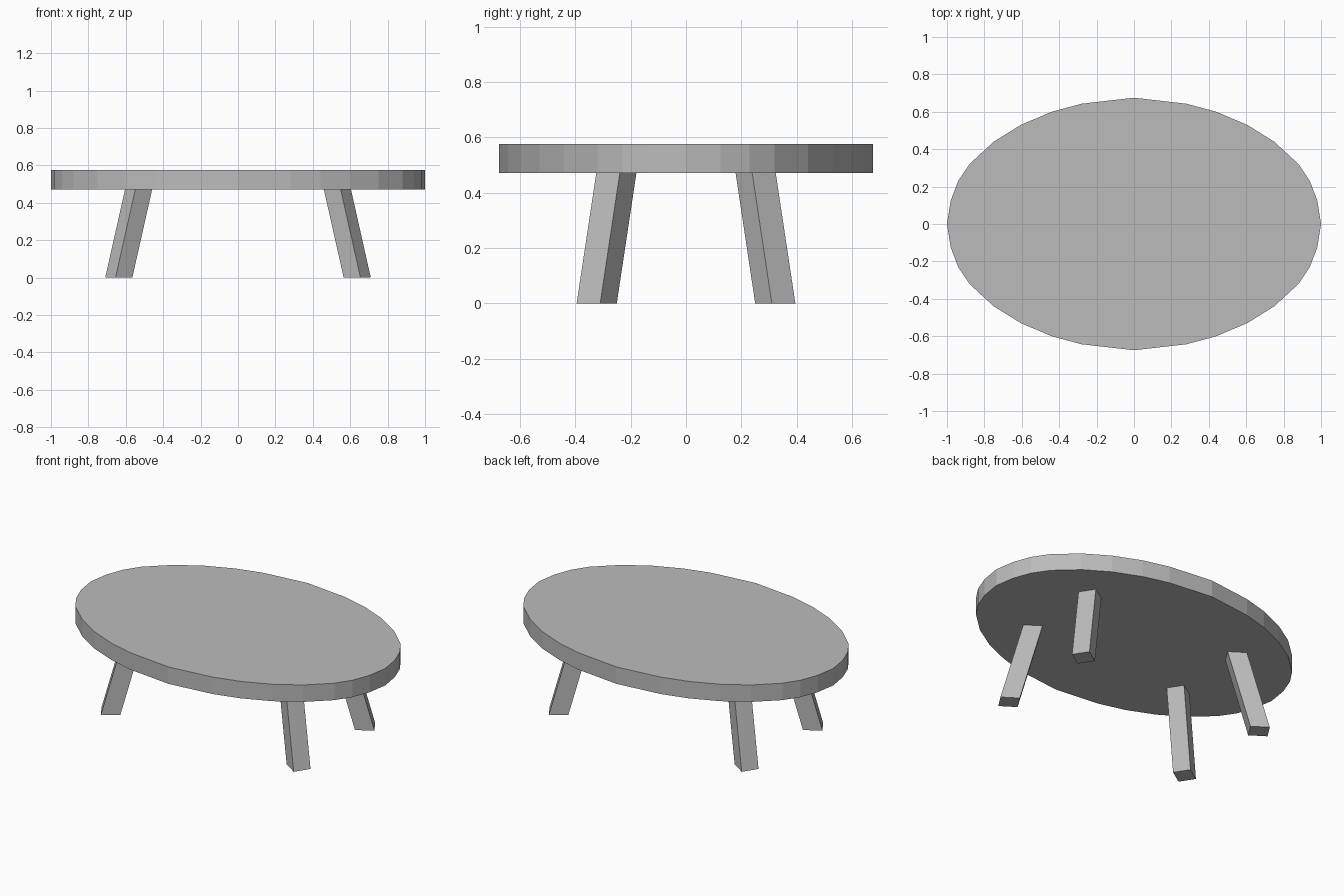
import bpy, bmesh

if "Cube" in bpy.data.objects:
    bpy.data.objects.remove(bpy.data.objects["Cube"])

grey = bpy.data.materials.new("plain grey")
grey.diffuse_color = (0.5, 0.5, 0.5, 1)
grey.use_nodes = True
grey.node_tree.nodes["Principled BSDF"].inputs["Base Color"].default_value = grey.diffuse_color


def prism(name, bottom, top):
    """Closed solid between two matching counter-clockwise rings."""
    bm = bmesh.new()
    lo = [bm.verts.new(p) for p in bottom]
    hi = [bm.verts.new(p) for p in top]
    n = len(lo)
    bm.faces.new(lo[::-1])
    bm.faces.new(hi)
    for i in range(n):
        j = (i + 1) % n
        bm.faces.new((lo[i], lo[j], hi[j], hi[i]))
    bmesh.ops.recalc_face_normals(bm, faces=bm.faces[:])
    mesh = bpy.data.meshes.new(name)
    bm.to_mesh(mesh)
    bm.free()
    mesh.materials.append(grey)
    obj = bpy.data.objects.new(name, mesh)
    bpy.context.collection.objects.link(obj)
    return obj


Z_UNDER, Z_TOP = 0.472, 0.576

# Oval tabletop: one quarter of the outline, mirrored around
quarter = [(1.0, 0.0), (0.98, 0.125), (0.94, 0.23), (0.88, 0.32), (0.75, 0.44),
           (0.605, 0.53), (0.44, 0.60), (0.28, 0.643), (0.0, 0.675)]
half = quarter + [(-x, y) for x, y in quarter[-2::-1]]
outline = half + [(x, -y) for x, y in half[-2:0:-1]]
prism("tabletop", [(x, y, Z_UNDER) for x, y in outline],
      [(x, y, Z_TOP) for x, y in outline])

# Four splayed legs with a turned square section
foot = [(0.565, 0.335), (0.62, 0.25), (0.71, 0.31), (0.655, 0.395)]
lean_x, lean_y = -0.106, -0.071
for sx, side in ((-1, "left"), (1, "right")):
    for sy, end in ((-1, "front"), (1, "back")):
        prism(f"{end}_{side}_leg",
              [(sx * x, sy * y, 0) for x, y in foot],
              [(sx * (x + lean_x), sy * (y + lean_y), Z_UNDER) for x, y in foot])
